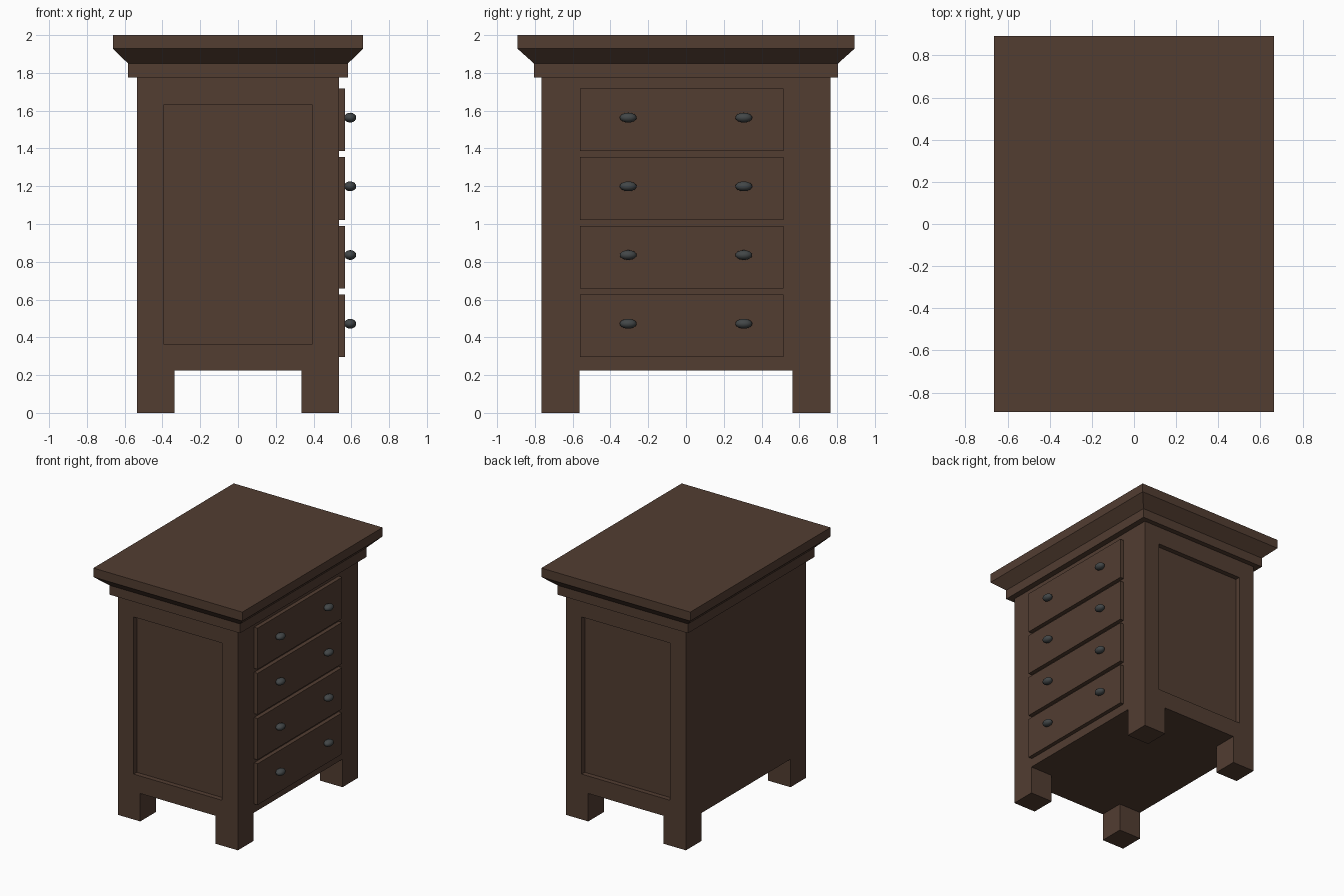
import bpy, bmesh

if "Cube" in bpy.data.objects:
    bpy.data.objects.remove(bpy.data.objects["Cube"])


def material(name, rgb):
    m = bpy.data.materials.new(name)
    m.diffuse_color = (*rgb, 1)
    m.use_nodes = True
    m.node_tree.nodes["Principled BSDF"].inputs["Base Color"].default_value = m.diffuse_color
    return m


WOOD = material("dark_wood", (0.085, 0.047, 0.031))
METAL = material("dark_metal", (0.055, 0.062, 0.064))


def finish(name, bm, mat):
    bmesh.ops.recalc_face_normals(bm, faces=bm.faces)
    me = bpy.data.meshes.new(name)
    bm.to_mesh(me)
    bm.free()
    me.materials.append(mat)
    ob = bpy.data.objects.new(name, me)
    bpy.context.collection.objects.link(ob)
    return ob


def box_bm(lo, hi):
    bm = bmesh.new()
    bmesh.ops.create_cube(bm, size=1)
    for v in bm.verts:
        v.co = [hi[i] if v.co[i] > 0 else lo[i] for i in range(3)]
    return bm


def box(name, lo, hi):
    return finish(name, box_bm(lo, hi), WOOD)


# cabinet body with a sunken panel at front and back
bm = box_bm((-0.535, -0.765, 0.225), (0.535, 0.765, 1.775))
bm.normal_update()
for face in [f for f in bm.faces if abs(f.normal.y) > 0.9]:
    inward = -0.04 if face.normal.y > 0 else 0.04
    bmesh.ops.inset_individual(bm, faces=[face], thickness=0.2)
    for v in face.verts:
        v.co.z = 1.63 if v.co.z > 1 else 0.365
    panel = bmesh.ops.extrude_discrete_faces(bm, faces=[face])["faces"][0]
    for v in panel.verts:
        v.co.y += inward
finish("cabinet_body", bm, WOOD)

# square legs
for sx, xn in ((-1, "left"), (1, "right")):
    for sy, yn in ((-1, "front"), (1, "back")):
        xs = sorted((sx * 0.335, sx * 0.535))
        ys = sorted((sy * 0.565, sy * 0.765))
        box(f"{yn}_{xn}_leg", (xs[0], ys[0], 0), (xs[1], ys[1], 0.225))

# top with band, sloped moulding and slab, as stacked rectangles
bm = bmesh.new()
rings = []
for hx, hy, z in ((0.582, 0.805, 1.775), (0.582, 0.805, 1.85),
                  (0.663, 0.892, 1.928), (0.663, 0.892, 2.0)):
    rings.append([bm.verts.new((sx * hx, sy * hy, z))
                  for sx, sy in ((-1, -1), (1, -1), (1, 1), (-1, 1))])
for a, b in zip(rings, rings[1:]):
    for i in range(4):
        j = (i + 1) % 4
        bm.faces.new((a[i], a[j], b[j], b[i]))
bm.faces.new(rings[0])
bm.faces.new(rings[-1])
finish("moulded_top", bm, WOOD)

# drawer fronts, each with two oval knobs
for n in range(4):
    z = 0.461 + n * 0.3637
    box(f"drawer_front_{n + 1}", (0.53, -0.56, z - 0.166), (0.567, 0.516, z + 0.166))
    for y, side in ((-0.306, "left"), (0.306, "right")):
        bm = bmesh.new()
        bmesh.ops.create_uvsphere(bm, u_segments=16, v_segments=8, radius=1)
        for v in bm.verts:
            v.co = (0.594 + v.co.x * 0.032, y + v.co.y * 0.045, z + 0.011 + v.co.z * 0.026)
        for f in bm.faces:
            f.smooth = True
        finish(f"drawer_{n + 1}_{side}_knob", bm, METAL)
